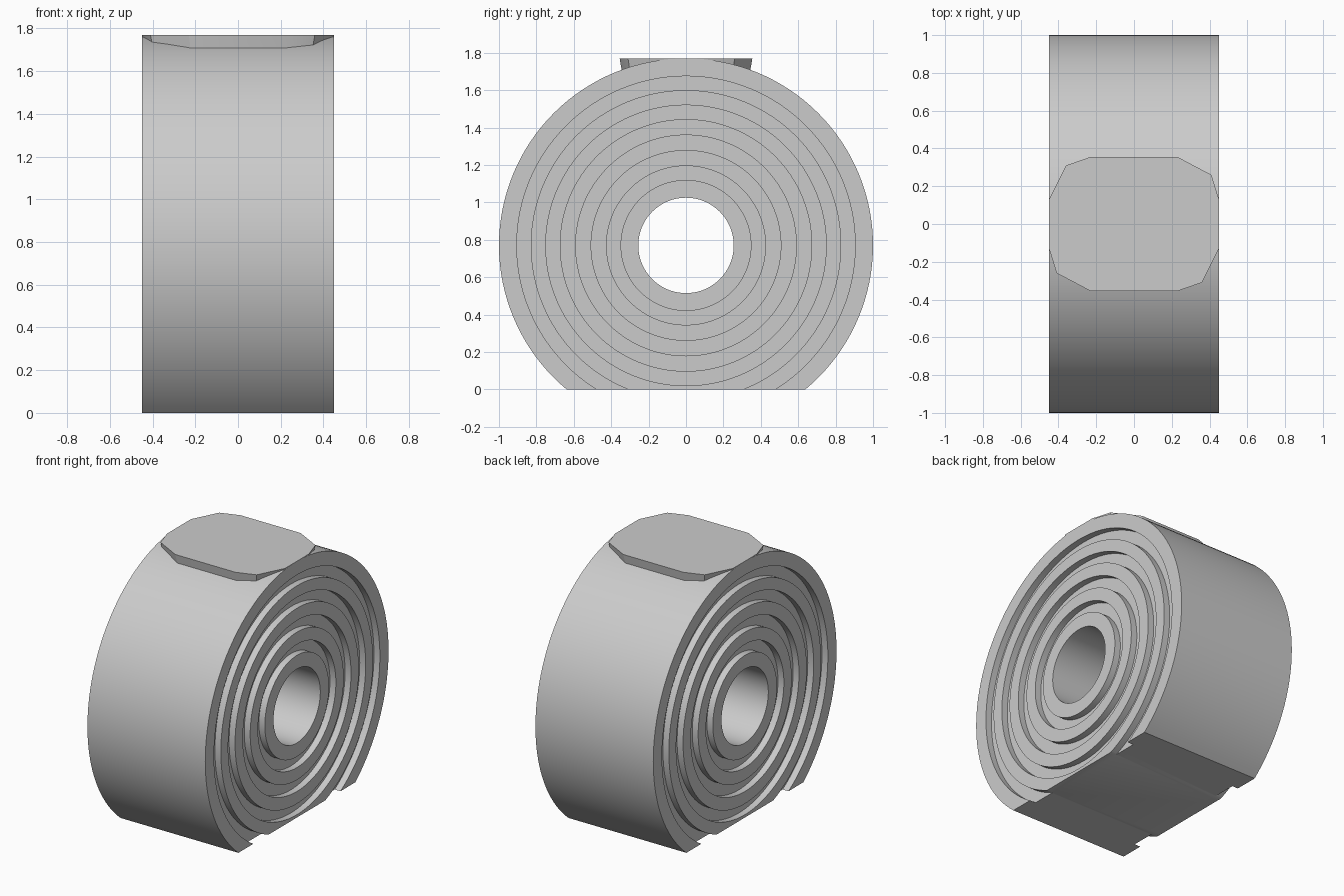
import bpy, bmesh, math

if "Cube" in bpy.data.objects:
    bpy.data.objects.remove(bpy.data.objects["Cube"])

CZ = 0.77      # height of the ring axis
HALF = 0.45    # half width along x
DEPTH = 0.045  # groove depth
RADII = [0.255, 0.35, 0.425, 0.51, 0.59, 0.675, 0.75, 0.83, 0.905, 1.0]
SEGMENTS = 128

grey = bpy.data.materials.new("plain grey")
grey.diffuse_color = (0.6, 0.6, 0.6, 1)
grey.use_nodes = True
grey.node_tree.nodes["Principled BSDF"].inputs["Base Color"].default_value = grey.diffuse_color


def finish(bm, name):
    bmesh.ops.recalc_face_normals(bm, faces=bm.faces[:])
    mesh = bpy.data.meshes.new(name)
    bm.to_mesh(mesh)
    bm.free()
    mesh.materials.append(grey)
    obj = bpy.data.objects.new(name, mesh)
    bpy.context.collection.objects.link(obj)
    bpy.ops.object.select_all(action='DESELECT')
    obj.select_set(True)
    bpy.context.view_layer.objects.active = obj
    bpy.ops.object.shade_smooth_by_angle(angle=math.radians(25))
    return obj


# Stepped half profile: alternating full-width bands and shallow grooves
side = []
for i in range(len(RADII) - 1):
    x = HALF - (DEPTH if i % 2 else 0)
    side += [(x, RADII[i]), (x, RADII[i + 1])]
profile = side + [(-x, r) for x, r in reversed(side)]

# Grooved ring turned around the x axis
bm = bmesh.new()
loops = []
for s in range(SEGMENTS):
    a = math.tau * s / SEGMENTS
    loops.append([bm.verts.new((x, r * math.sin(a), CZ + r * math.cos(a)))
                  for x, r in profile])
n = len(profile)
for s in range(SEGMENTS):
    p, q = loops[s], loops[(s + 1) % SEGMENTS]
    for i in range(n):
        j = (i + 1) % n
        bm.faces.new((p[i], p[j], q[j], q[i]))

# Flat standing face
cut = bmesh.ops.bisect_plane(bm, geom=bm.verts[:] + bm.edges[:] + bm.faces[:],
                             plane_co=(0, 0, 0), plane_no=(0, 0, -1),
                             clear_outer=True)
rim = [e for e in bm.edges if e.is_boundary]
bmesh.ops.contextual_create(bm, geom=rim)
finish(bm, "grooved_ring")

# Flat top pad, outline repeats by half a turn, sides lean in below
half = [(0.45, -0.13), (0.45, 0.13), (0.41, 0.26), (0.23, 0.355),
        (-0.23, 0.355), (-0.36, 0.31)]
outline = half + [(-x, -y) for x, y in half]
bm = bmesh.new()
top = [bm.verts.new((x, y, CZ + 1.0)) for x, y in outline]
low = [bm.verts.new((x * 0.96, y * 0.96, CZ + 0.92)) for x, y in outline]
bm.faces.new(top)
bm.faces.new(low[::-1])
for i in range(len(top)):
    j = (i + 1) % len(top)
    bm.faces.new((low[i], low[j], top[j], top[i]))
finish(bm, "top_pad")
